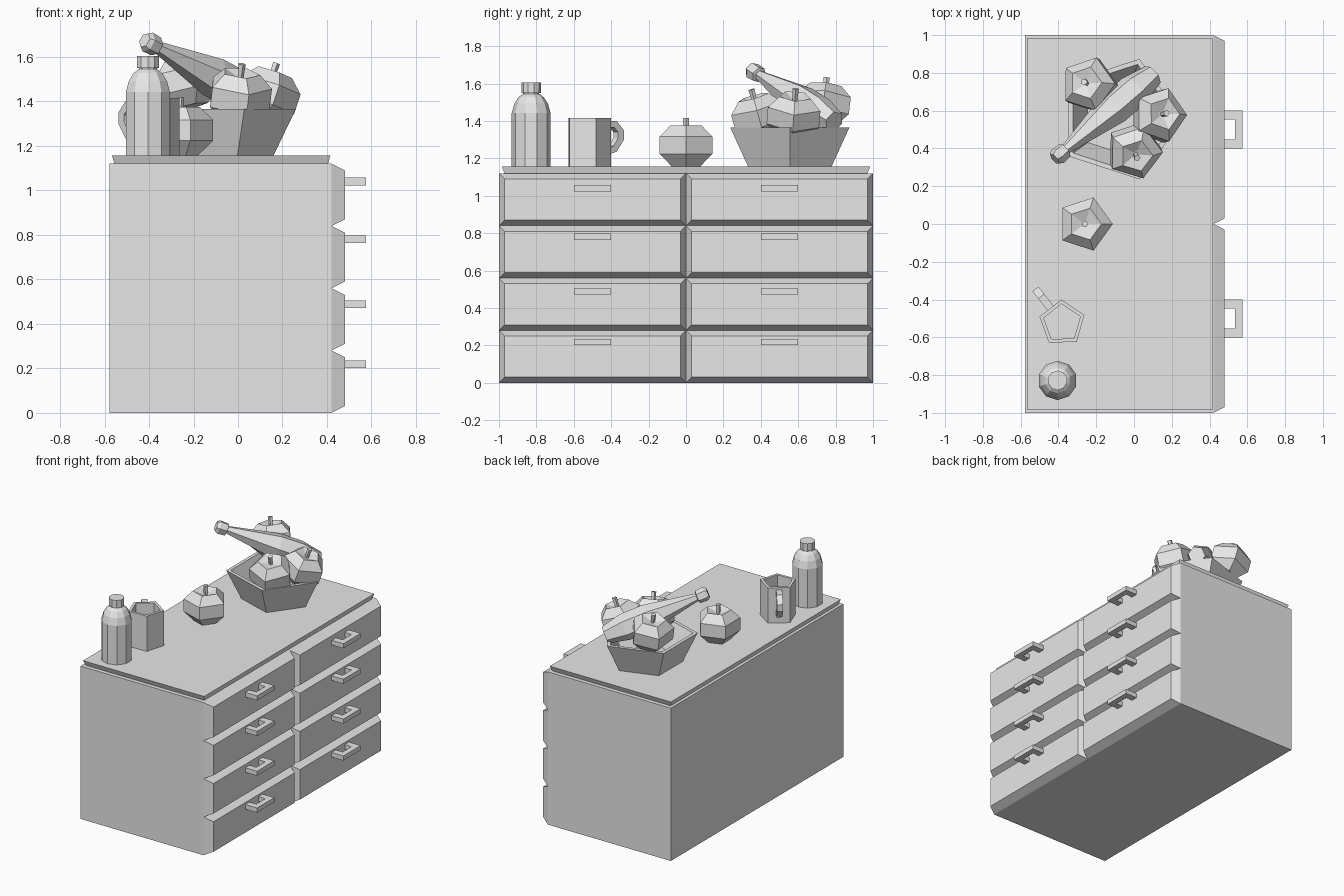
import bpy, bmesh
from math import cos, sin, radians
from mathutils import Vector

if "Cube" in bpy.data.objects:
    bpy.data.objects.remove(bpy.data.objects["Cube"])

GREY = (0.8, 0.8, 0.8, 1)
clay = bpy.data.materials.new("plain grey")
clay.use_nodes = True
clay.diffuse_color = GREY
clay.node_tree.nodes["Principled BSDF"].inputs["Base Color"].default_value = GREY


def finish(bm, name):
    bmesh.ops.recalc_face_normals(bm, faces=bm.faces)
    mesh = bpy.data.meshes.new(name)
    bm.to_mesh(mesh)
    bm.free()
    mesh.materials.append(clay)
    obj = bpy.data.objects.new(name, mesh)
    bpy.context.collection.objects.link(obj)
    return obj


def loft(name, rings):
    """Skin a stack of equal-length rings and cap both ends."""
    bm = bmesh.new()
    loops = [[bm.verts.new(p) for p in ring] for ring in rings]
    for a, b in zip(loops, loops[1:]):
        n = len(a)
        for i in range(n):
            j = (i + 1) % n
            bm.faces.new((a[i], a[j], b[j], b[i]))
    bm.faces.new(loops[0])
    bm.faces.new(loops[-1])
    return finish(bm, name)


def lathe(name, profile, sides, origin, phase=0, axis=(0, 0, 1)):
    """Turn a (radius, height) profile about an axis through origin."""
    turn = Vector((0, 0, 1)).rotation_difference(Vector(axis))
    angles = [radians(phase + 360 * i / sides) for i in range(sides)]
    rings = [[turn @ Vector((r * cos(a), r * sin(a), h)) + Vector(origin)
              for a in angles] for r, h in profile]
    return loft(name, rings)


def rect_xy(x0, x1, y, z):
    return [(x0, -y, z), (x1, -y, z), (x1, y, z), (x0, y, z)]


def rect_yz(x, y0, y1, z0, z1):
    return [(x, y0, z0), (x, y1, z0), (x, y1, z1), (x, y0, z1)]


# Cabinet body and worktop
TOP = 1.157
loft("cabinet_body", [rect_xy(-0.577, 0.42, 1, 0), rect_xy(-0.577, 0.42, 1, 1.12)])
loft("worktop", [rect_xy(-0.555, 0.405, 0.97, 1.12), rect_xy(-0.567, 0.415, 0.985, TOP)])


# Drawers with chamfered fronts and U-shaped handles
def drawer(row, y0, handle_z):
    z0, b = row * 0.28, 0.03
    loft("drawer", [rect_yz(0.42, y0, y0 + 1, z0, z0 + 0.28),
                    rect_yz(0.48, y0 + b, y0 + 1 - b, z0 + b, z0 + 0.28 - b)])
    y = y0 + 0.5
    outline = [(0.475, -0.1), (0.575, -0.1), (0.575, 0.1), (0.475, 0.1),
               (0.475, 0.052), (0.535, 0.052), (0.535, -0.052), (0.475, -0.052)]
    loft("drawer_handle", [[(px, y + py, handle_z + dz) for px, py in outline]
                           for dz in (-0.017, 0.017)])


for row, handle_z in enumerate((0.218, 0.488, 0.78, 1.04)):
    for y0 in (-1, 0):
        drawer(row, y0, handle_z)

# Upright bottle with a cap
lathe("bottle", [(0.104, 0), (0.104, 0.285), (0.09, 0.335), (0.068, 0.37), (0.043, 0.388),
                 (0.043, 0.393), (0.052, 0.393), (0.052, 0.448)],
      10, (-0.405, -0.828, TOP), 18)

# Five-sided mug with a loop handle on one wall
MUG = Vector((-0.38, -0.525, 0))
lathe("mug", [(0.125, 0), (0.125, 0.258), (0.102, 0.258), (0.102, 0.03)],
      5, MUG + Vector((0, 0, TOP)), 20)
out = Vector((cos(radians(128)), sin(radians(128)), 0))
side = Vector((-out.y, out.x, 0))
loop = [(0.095, 1.4), (0.18, 1.4), (0.23, 1.35), (0.23, 1.3), (0.18, 1.235), (0.095, 1.215),
        (0.095, 1.25), (0.16, 1.265), (0.19, 1.31), (0.19, 1.34), (0.165, 1.365), (0.095, 1.365)]
loft("mug_handle", [[MUG + out * r + side * s + Vector((0, 0, z)) for r, z in loop]
                    for s in (-0.02, 0.02)])


# Five-sided fruits with a dimple and stem, placed by their centre
def fruit(name, centre, axis=(0, 0, 1)):
    lathe(name, [(0.08, -0.11), (0.148, -0.043), (0.148, 0.05), (0.088, 0.108), (0.02, 0.085)],
          5, centre, 0, axis)
    lathe(name + "_stem", [(0.013, 0.07), (0.018, 0.15)], 5, centre, 0, axis)


fruit("table_fruit", (-0.26, 0, 1.267))
fruit("back_fruit", (-0.235, 0.735, 1.485), (-0.2, 0.12, 1))
fruit("front_fruit", (0, 0.39, 1.425), (0.12, -0.28, 1))
fruit("side_fruit", (0.125, 0.575, 1.43), (0.33, 0.08, 1))

# Fruit bowl
lathe("fruit_bowl", [(0.235, 0), (0.335, 0.208), (0.305, 0.208), (0.21, 0.03)],
      5, (-0.075, 0.555, TOP))

# Slim bottle leaning across the bowl, from neck tip to base
tip, base = Vector((-0.42, 0.345, 1.675)), Vector((0.11, 0.8, 1.39))
lathe("leaning_bottle", [(0.035, 0), (0.048, 0.02), (0.045, 0.075), (0.027, 0.08), (0.036, 0.13),
                         (0.092, 0.44), (0.092, 0.6), (0.06, 0.74)],
      6, tip, 0, base - tip)
